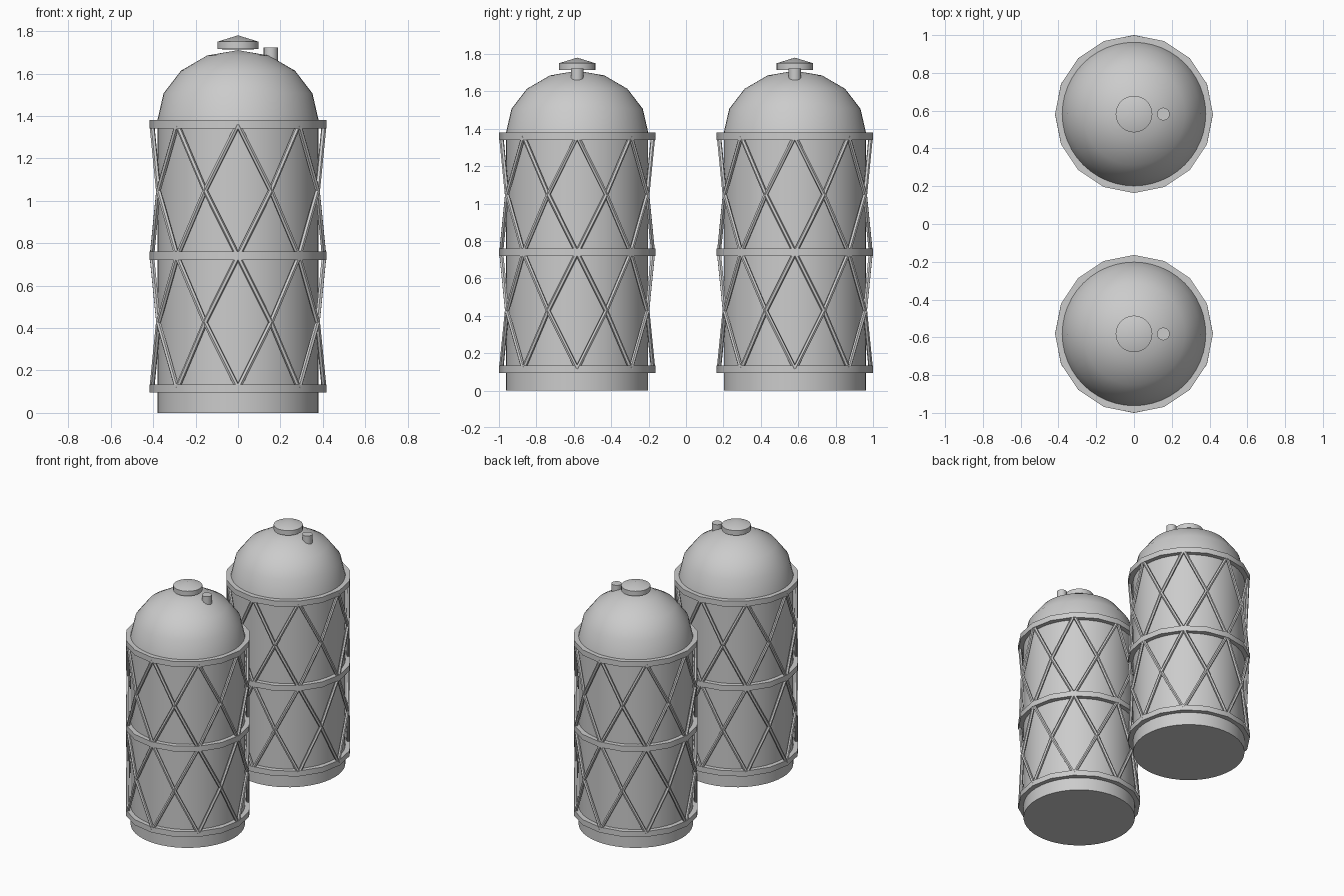
import bpy
import math

cube = bpy.data.objects.get("Cube")
if cube:
    bpy.data.objects.remove(cube, do_unlink=True)

grey = bpy.data.materials.new("grey_metal")
grey.use_nodes = True
grey.diffuse_color = (0.6, 0.6, 0.6, 1)
grey.node_tree.nodes["Principled BSDF"].inputs["Base Color"].default_value = (0.6, 0.6, 0.6, 1)

RADIUS, TOP, DOME = 0.38, 1.38, 0.33
FRAME, BAR = 0.418, 0.012
LEVELS = (0.115, 0.74, 1.36)


def finish(obj, name):
    obj.name = name
    obj.data.materials.append(grey)
    bpy.ops.object.select_all(action='DESELECT')
    obj.select_set(True)
    bpy.context.view_layer.objects.active = obj
    bpy.ops.object.shade_smooth_by_angle(angle=math.radians(30))
    return obj


def lathe(name, profile, centre, sides, closed=False):
    """Spin (radius, z) points round a vertical axis; radius 0 makes a pole."""
    verts, rows, faces = [], [], []
    for r, z in profile:
        n = sides if r > 0 else 1
        rows.append([len(verts) + i % n for i in range(sides)])
        for i in range(n):
            a = math.tau * i / sides
            verts.append((r * math.cos(a), r * math.sin(a), z))
    pairs = list(zip(rows, rows[1:]))
    if closed:
        pairs.append((rows[-1], rows[0]))
    for low, high in pairs:
        for i in range(sides):
            j = (i + 1) % sides
            quad = (low[i], low[j], high[j], high[i])
            faces.append(tuple(dict.fromkeys(quad)))
    mesh = bpy.data.meshes.new(name)
    mesh.from_pydata(verts, [], faces)
    obj = bpy.data.objects.new(name, mesh)
    obj.location = centre
    bpy.context.collection.objects.link(obj)
    return finish(obj, name)


def lattice(name, centre):
    """Crossing diagonal bars, each a quarter turn from bottom to top."""
    curve = bpy.data.curves.new(name, 'CURVE')
    curve.dimensions = '3D'
    curve.bevel_depth = BAR
    curve.bevel_resolution = 1
    curve.use_fill_caps = True
    r = FRAME - BAR
    for start in range(8):
        for turn in (-1, 1):
            spline = curve.splines.new('POLY')
            spline.points.add(4)
            for k, point in enumerate(spline.points):
                a = math.tau * (start / 8 + turn * k / 16)
                z = LEVELS[0] + (LEVELS[2] - LEVELS[0]) * k / 4
                point.co = (r * math.cos(a), r * math.sin(a), z, 1)
    obj = bpy.data.objects.new(name, curve)
    obj.location = centre
    bpy.context.collection.objects.link(obj)
    bpy.ops.object.select_all(action='DESELECT')
    obj.select_set(True)
    bpy.context.view_layer.objects.active = obj
    bpy.ops.object.convert(target='MESH')
    finish(bpy.context.view_layer.objects.active, name)


for side, y in (("front", -0.582), ("back", 0.582)):
    centre = (0, y, 0)
    # Cylindrical shell and faceted-profile dome
    lathe(side + "_tank_body", [(0, 0), (RADIUS, 0), (RADIUS, TOP)], centre, 48)
    arc = [math.pi / 8 * k for k in range(4)]
    dome = [(RADIUS * math.cos(a), TOP + DOME * math.sin(a)) for a in arc]
    lathe(side + "_dome", dome + [(0, TOP + DOME)], centre, 48)
    # Sixteen-sided hoops
    for label, z in zip(("lower", "middle", "upper"), LEVELS):
        lathe(f"{side}_{label}_hoop",
              [(0.372, z - 0.02), (FRAME, z - 0.02), (FRAME, z + 0.02), (0.372, z + 0.02)],
              centre, 16, closed=True)
    lattice(side + "_lattice_bars", centre)
    # Vent cap and pipe on the dome
    lathe(side + "_vent_cap", [(0, 1.712), (0.097, 1.715), (0.097, 1.75), (0, 1.78)], centre, 32)
    lathe(side + "_vent_pipe", [(0, 1.6), (0.034, 1.6), (0.034, 1.722), (0, 1.722)],
          (0.155, y, 0), 16)
